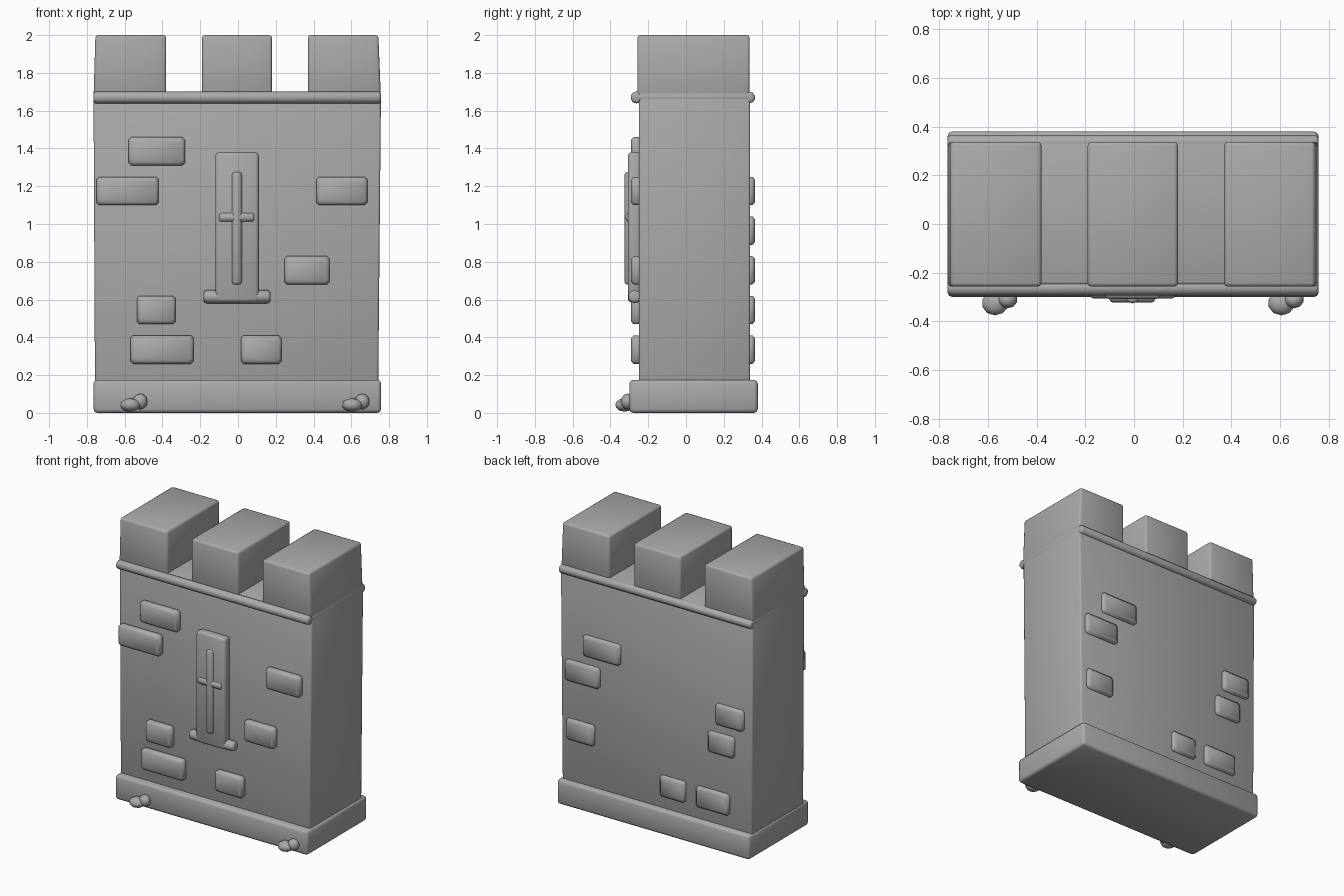
import bpy, bmesh, math
from mathutils import Vector

cube = bpy.data.objects.get("Cube")
if cube:
    bpy.data.objects.remove(cube, do_unlink=True)

stone = bpy.data.materials.new("grey_stone")
stone.use_nodes = True
GREY = (0.4, 0.4, 0.4, 1)
stone.diffuse_color = GREY
stone.node_tree.nodes["Principled BSDF"].inputs["Base Color"].default_value = GREY


def finish(name, bm):
    """Turn a bmesh into a smooth shaded stone object."""
    bmesh.ops.recalc_face_normals(bm, faces=bm.faces[:])
    for f in bm.faces:
        f.smooth = True
    me = bpy.data.meshes.new(name)
    bm.to_mesh(me)
    bm.free()
    me.materials.append(stone)
    ob = bpy.data.objects.new(name, me)
    bpy.context.collection.objects.link(ob)
    return ob


def block(name, xs, ys, zs, bevel=0.015, top_xs=None, segments=2):
    """Bevelled box; top_xs gives a different width at the top."""
    bm = bmesh.new()
    bmesh.ops.create_cube(bm, size=1)
    for v in bm.verts:
        span = top_xs if top_xs and v.co.z > 0 else xs
        v.co = Vector((span[v.co.x > 0], ys[v.co.y > 0], zs[v.co.z > 0]))
    bmesh.ops.bevel(bm, geom=bm.edges[:], offset=bevel, segments=segments,
                    profile=0.5, affect='EDGES')
    return finish(name, bm)


def rod(name, a, b, radius, sides=10):
    """Round bar with chamfered ends running from a to b."""
    a, b = Vector(a), Vector(b)
    bm = bmesh.new()
    bmesh.ops.create_cone(bm, cap_ends=True, segments=sides, radius1=radius,
                          radius2=radius, depth=(b - a).length)
    rims = [e for e in bm.edges if abs(e.verts[0].co.z - e.verts[1].co.z) < 1e-5]
    bmesh.ops.bevel(bm, geom=rims, offset=radius * 0.45, segments=2,
                    profile=0.5, affect='EDGES')
    bm.transform((b - a).to_track_quat('Z', 'Y').to_matrix().to_4x4())
    bmesh.ops.translate(bm, verts=bm.verts[:], vec=(a + b) / 2)
    return finish(name, bm)


def pebble(name, centre, size):
    bm = bmesh.new()
    bmesh.ops.create_icosphere(bm, subdivisions=2, radius=1)
    for v in bm.verts:
        v.co = Vector(c + p * s for c, p, s in zip(centre, v.co, size))
    return finish(name, bm)


def brick(name, x0, x1, z0, side):
    """Raised brick with a sloped rim, on the front (-1) or back (1)."""
    inner, outer = (-0.24, -0.292) if side < 0 else (0.33, 0.366)
    z1, rim, mid = z0 + 0.15, 0.016, outer - side * 0.014
    bm = bmesh.new()
    loops = []
    for y, d in ((inner, 0), (mid, 0), (outer, rim)):
        l, r, b, t, c = x0 + d, x1 - d, z0 + d, z1 - d, 0.014
        ring = [(l + c, b), (r - c, b), (r, b + c), (r, t - c),
                (r - c, t), (l + c, t), (l, t - c), (l, b + c)]
        loops.append([bm.verts.new((x, y, z)) for x, z in ring])
    for lo, hi in zip(loops, loops[1:]):
        for i in range(8):
            j = (i + 1) % 8
            bm.faces.new((lo[i], lo[j], hi[j], hi[i]))
    bm.faces.new(loops[0])
    bm.faces.new(loops[-1])
    return finish(name, bm)


# Wall and foot
block("wall", (-0.757, 0.742), (-0.25, 0.34), (0.1, 1.7), 0.012, (-0.765, 0.757))
block("base", (-0.765, 0.758), (-0.3, 0.38), (0, 0.175), 0.02)

# Battlements
for name, xs, top in (("left", (0.37, 0.757), (0.37, 0.743)),
                      ("middle", (-0.19, 0.18), (-0.19, 0.18)),
                      ("right", (-0.765, -0.38), (-0.755, -0.38))):
    block("battlement_" + name, xs, (-0.257, 0.337), (1.66, 2.0), 0.015, top)

# Moulding around the top of the wall
rod("moulding_front", (-0.766, -0.262, 1.67), (0.757, -0.262, 1.67), 0.032)
rod("moulding_back", (-0.766, 0.335, 1.67), (0.757, 0.335, 1.67), 0.031)
rod("moulding_right", (-0.743, -0.26, 1.672), (-0.743, 0.34, 1.672), 0.023)
rod("moulding_left", (0.736, -0.26, 1.672), (0.736, 0.34, 1.672), 0.023)

# Raised bricks: x range and bottom height
FRONT = [(-0.58, -0.28, 1.31), (-0.75, -0.42, 1.1), (0.415, 0.685, 1.1),
         (0.245, 0.485, 0.68), (-0.535, -0.33, 0.47), (-0.57, -0.235, 0.26),
         (0.015, 0.23, 0.26)]
BACK = [(0.275, 0.57, 1.1), (0.44, 0.71, 0.89), (0.48, 0.7, 0.47),
        (-0.7, -0.48, 0.89), (-0.625, -0.42, 0.68), (-0.24, -0.04, 0.26),
        (-0.585, -0.325, 0.26)]
for side, label, bricks in ((-1, "front", FRONT), (1, "back", BACK)):
    for i, (x0, x1, z0) in enumerate(bricks):
        brick(f"brick_{label}_{i + 1}", x0, x1, z0, side)

# Arrow slit with its sill and cross
block("slit_plate", (-0.12, 0.11), (-0.308, -0.24), (0.585, 1.38), 0.018)
rod("slit_sill", (-0.182, -0.272, 0.615), (0.172, -0.272, 0.615), 0.035)
rod("slit_cross_upright", (-0.006, -0.297, 0.68), (-0.006, -0.297, 1.275), 0.029)
rod("slit_cross_bar", (-0.1, -0.297, 1.035), (0.086, -0.297, 1.035), 0.026)

# Loose stones at the foot of the wall
for label, x, turn in (("right", -0.57, 1), ("left", 0.605, 1)):
    pebble(f"stone_{label}_low", (x, -0.325, 0.042), (0.055, 0.05, 0.036))
    pebble(f"stone_{label}_high", (x + 0.052, -0.31, 0.06), (0.04, 0.036, 0.042))
